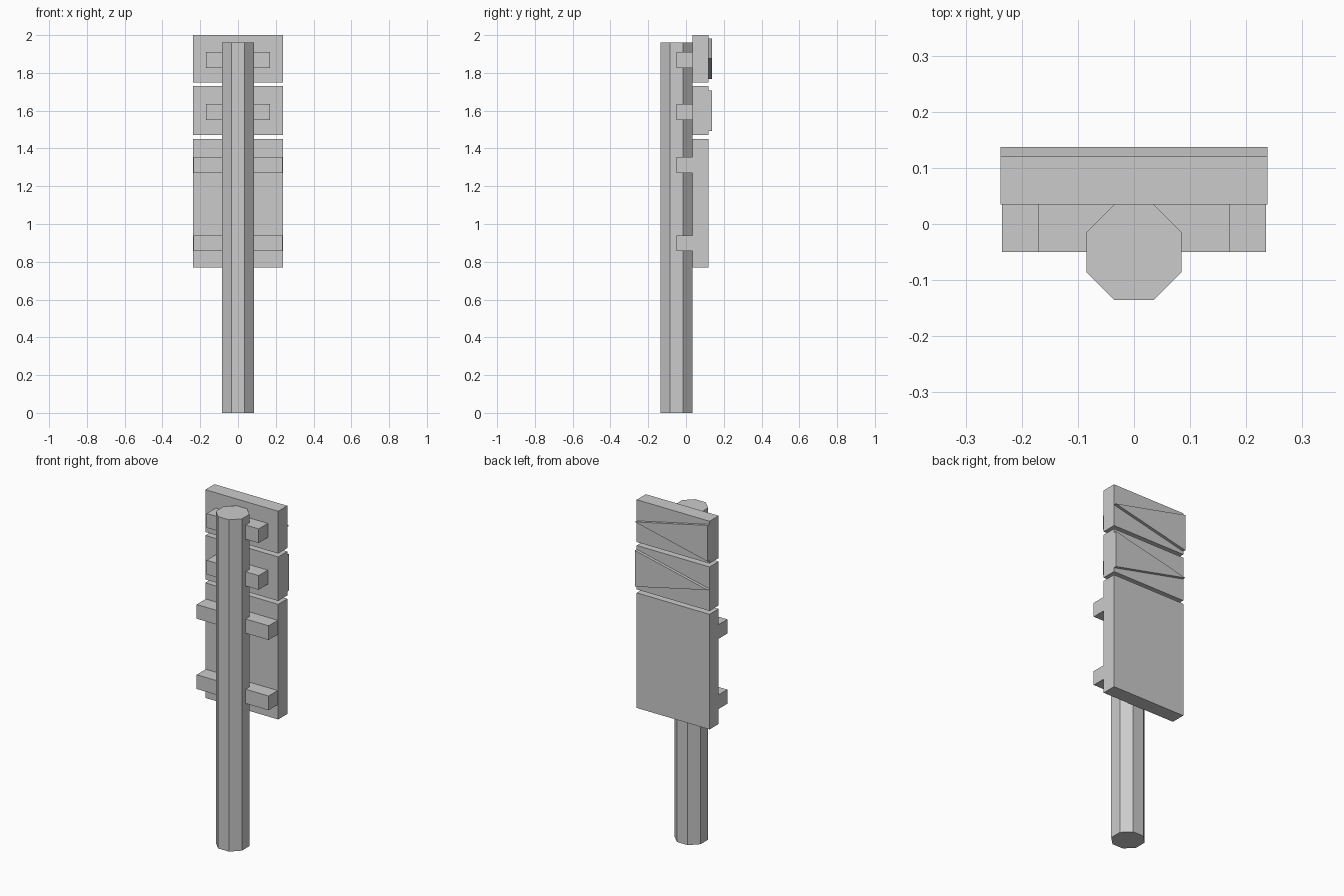
import bpy, bmesh, math
from mathutils import Matrix

if "Cube" in bpy.data.objects:
    bpy.data.objects.remove(bpy.data.objects["Cube"])


def finish(name, bm):
    bmesh.ops.recalc_face_normals(bm, faces=bm.faces)
    mesh = bpy.data.meshes.new(name)
    bm.to_mesh(mesh)
    bm.free()
    obj = bpy.data.objects.new(name, mesh)
    bpy.context.collection.objects.link(obj)
    return obj


def box(name, half_x, y0, y1, z0, z1):
    bm = bmesh.new()
    bmesh.ops.create_cube(bm, size=1)
    bmesh.ops.scale(bm, vec=(half_x * 2, y1 - y0, z1 - z0), verts=bm.verts)
    bmesh.ops.translate(bm, vec=(0, (y0 + y1) / 2, (z0 + z1) / 2), verts=bm.verts)
    return finish(name, bm)


def prism(name, profile, y0, y1):
    bm = bmesh.new()
    face = bm.faces.new([bm.verts.new((x, y0, z)) for x, z in profile])
    ext = bmesh.ops.extrude_face_region(bm, geom=[face], use_keep_orig=True)
    top = [v for v in ext["geom"] if isinstance(v, bmesh.types.BMVert)]
    bmesh.ops.translate(bm, vec=(0, y1 - y0, 0), verts=top)
    return finish(name, bm)


# Octagonal pole with flat sides facing the axes
POLE_H, APOTHEM, POLE_Y = 1.96, 0.085, -0.05
bm = bmesh.new()
r = APOTHEM / math.cos(math.pi / 8)
bmesh.ops.create_cone(bm, cap_ends=True, segments=8, radius1=r, radius2=r, depth=POLE_H,
                      matrix=Matrix.Translation((0, POLE_Y, POLE_H / 2))
                      @ Matrix.Rotation(math.pi / 8, 4, 'Z'))
finish("pole", bm)

# Sign boards on the back of the pole
W, Y0, Y1 = 0.238, 0.035, 0.12
for name, z0, z1 in (("large_board", 0.77, 1.45),
                     ("middle_board", 1.47, 1.73),
                     ("top_board", 1.75, 2.0)):
    box(name, W, Y0, Y1, z0, z1)

# Mounting crossbars
for name, half_x, z in (("large_lower_bar", 0.235, 0.898), ("large_upper_bar", 0.235, 1.313),
                        ("middle_bar", 0.17, 1.592), ("top_bar", 0.17, 1.868)):
    box(name, half_x, -0.05, Y0, z - 0.042, z + 0.042)

# Raised triangular pointers, one towards each side
for name, side, z in (("top_pointer", 1, 1.875), ("middle_pointer", -1, 1.6)):
    prism(name, [(side * W, z), (-side * W, z + 0.107), (-side * W, z - 0.107)], Y1, 0.137)
